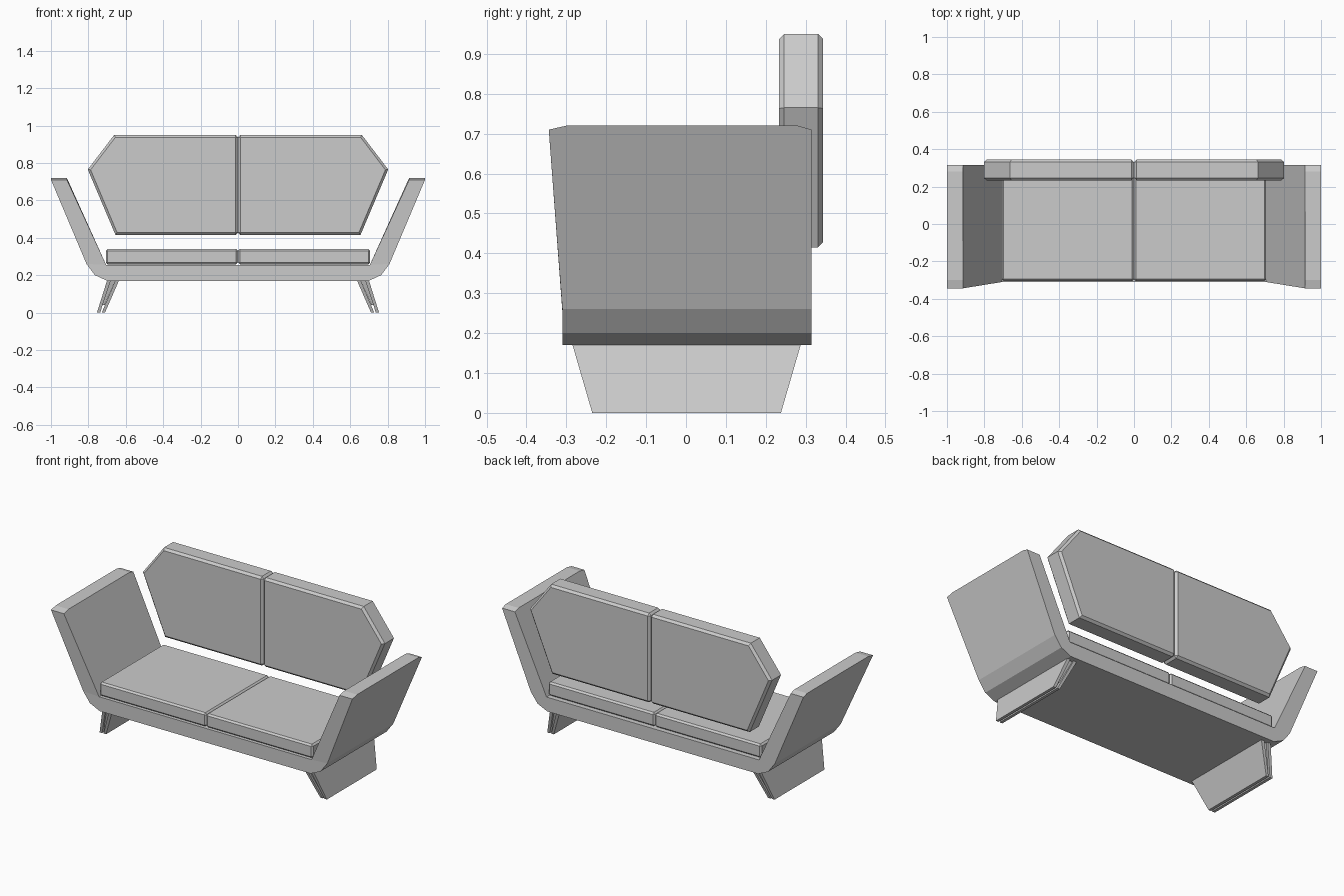
import bpy, bmesh
from mathutils import Vector

if "Cube" in bpy.data.objects:
    bpy.data.objects.remove(bpy.data.objects["Cube"])


def loft(ring_a, ring_b, caps=None):
    """Join two matching rings with quads and close the ends."""
    bm = bmesh.new()
    a = [bm.verts.new(p) for p in ring_a]
    b = [bm.verts.new(p) for p in ring_b]
    n = len(a)
    for i in range(n):
        j = (i + 1) % n
        bm.faces.new((a[i], a[j], b[j], b[i]))
    for cap in caps or [range(n)]:
        bm.faces.new([a[i] for i in cap])
        bm.faces.new([b[i] for i in reversed(cap)])
    bmesh.ops.recalc_face_normals(bm, faces=bm.faces)
    return bm


def finish(bm, name):
    bmesh.ops.recalc_face_normals(bm, faces=bm.faces)
    me = bpy.data.meshes.new(name)
    bm.to_mesh(me)
    bm.free()
    ob = bpy.data.objects.new(name, me)
    bpy.context.collection.objects.link(ob)
    return ob


def pad(name, profile, y0, y1, width, is_edge):
    """Upholstered pad: xz profile extruded in y with chosen edges chamfered."""
    bm = loft([(x, y0, z) for x, z in profile], [(x, y1, z) for x, z in profile])
    edges = [e for e in bm.edges if is_edge(e.verts[0].co, e.verts[1].co)]
    bmesh.ops.bevel(bm, geom=edges, offset=width, segments=1, affect='EDGES')
    return finish(bm, name)


# Frame: one band forming the arms and the seat base
half = [(1, .71), (.81, .26), (.765, .2), (.7, .17)]
inner = [(-.915, .71), (-.705, .255), (.705, .255), (.915, .71)]
profile = half + [(-x, z) for x, z in reversed(half)] + inner


def front_y(z):
    return -.31 - max(0, z - .26) / .45 * .034


bm = loft([(x, front_y(z), z) for x, z in profile],
          [(x, .315, z) for x, z in profile],
          [[0, 1, 10, 11], [6, 7, 8, 9], [1, 2, 3, 4, 5, 6, 9, 10]])
# Arm tops: raise the middle so both ends slope
for y in (-.3, .28):
    tops = [f for f in bm.faces if all(v.co.z > .7 for v in f.verts)]
    geom = set(tops)
    for f in tops:
        geom.update(f.edges)
        geom.update(f.verts)
    bmesh.ops.bisect_plane(bm, geom=list(geom), plane_co=Vector((0, y, 0)),
                           plane_no=Vector((0, 1, 0)))
for v in bm.verts:
    if v.co.z > .7 and -.32 < v.co.y < .3:
        v.co.z = .72
finish(bm, "frame")

for s, side in ((1, "right"), (-1, "left")):
    # Seat cushion
    seat = [(0, .258), (.707 * s, .258), (.707 * s, .34), (0, .34)]
    pad(side + "_seat_cushion", seat, -.305, .3, .01, lambda p, q: True)

    # Backrest panel
    back = [(0, .415), (.655 * s, .415), (.803 * s, .765), (.662 * s, .95), (0, .95)]
    pad(side + "_backrest", back, .233, .344, .013,
        lambda p, q: abs(p.y - q.y) < .01 or abs(p.x) < .01)

    # Leg: two slanted plates with a recessed core between them
    def leg_ring(x0, x1, y0, y1, z):
        return [(x0 * s, y0, z), (x1 * s, y0, z), (x1 * s, y1, z), (x0 * s, y1, z)]

    plates = [("outer_leg_plate", (.68, .70), (.737, .754), 0, 0),
              ("inner_leg_plate", (.636, .656), (.711, .728), 0, 0),
              ("leg_core", (.656, .68), (.713, .727), .04, .012)]
    for name, top, bottom, z, inset in plates:
        k = z / .172 * .05
        finish(loft(leg_ring(*top, -.285 + inset, .288 - inset, .172),
                    leg_ring(*bottom, -.235 - k + inset, .238 + k - inset, z)),
               side + "_" + name)
